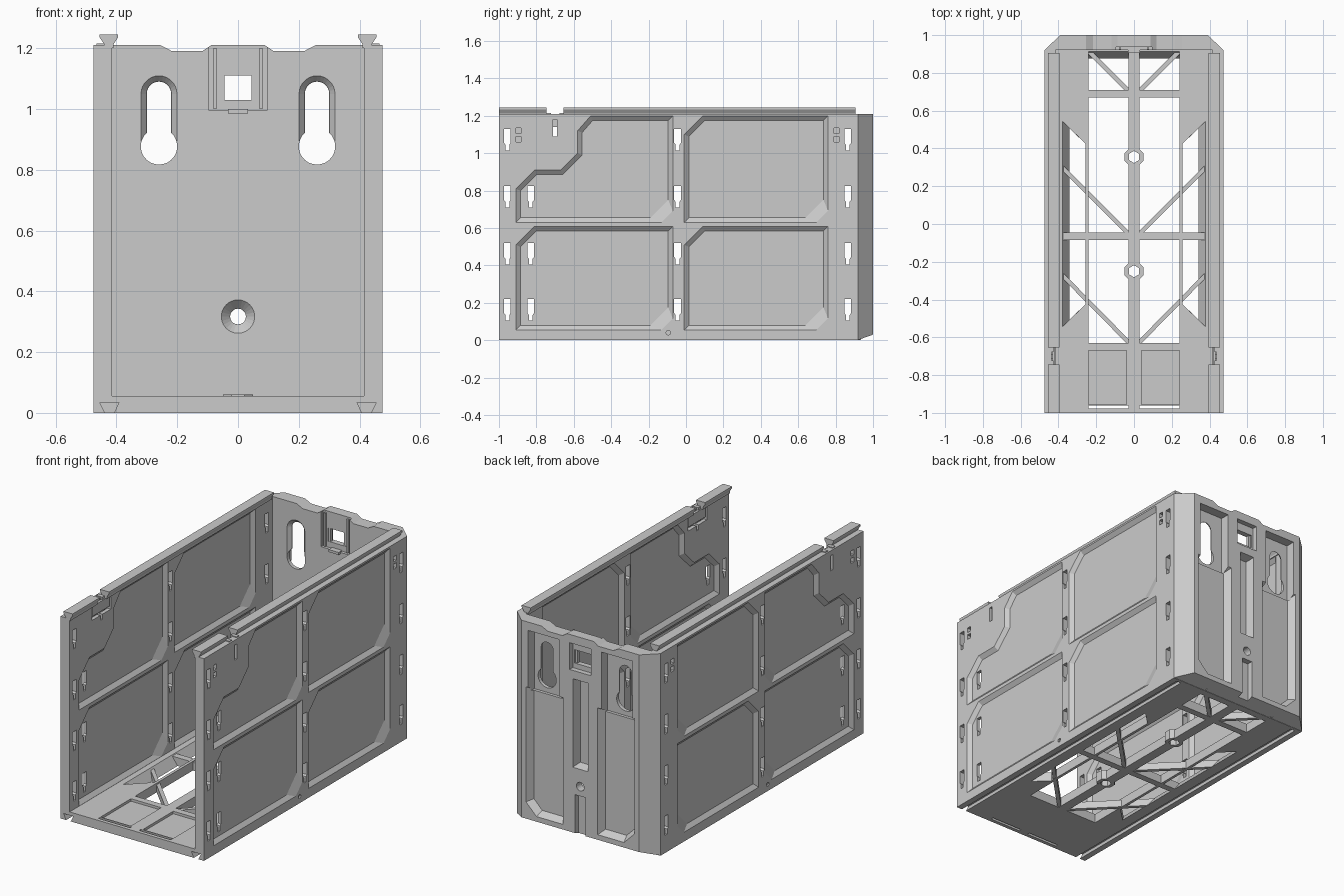
import bpy, bmesh
from math import cos, sin, radians
from mathutils import Vector

if "Cube" in bpy.data.objects:
    bpy.data.objects.remove(bpy.data.objects["Cube"])


def prism(bm, poly, axis, a, b, poly2=None, mirror=False):
    """Closed solid between outline poly at a and outline poly2 at b along an axis."""
    place = {'x': lambda p, d: (d, p[0], p[1]),
             'y': lambda p, d: (p[0], d, p[1]),
             'z': lambda p, d: (p[0], p[1], d)}[axis]
    for s in ((1, -1) if mirror else (1,)):
        rings = []
        for pts, d in ((poly, a), (poly2 or poly, b)):
            co = [place(p, d) for p in pts]
            rings.append([bm.verts.new((s * x, y, z)) for x, y, z in co])
        r0, r1 = rings
        bm.faces.new(r0)
        bm.faces.new(r1[::-1])
        for i in range(len(r0)):
            j = (i + 1) % len(r0)
            bm.faces.new((r0[i], r1[i], r1[j], r0[j]))


def rect(x0, x1, y0, y1):
    return [(x0, y0), (x1, y0), (x1, y1), (x0, y1)]


def box(bm, x0, x1, y0, y1, z0, z1, mirror=False):
    prism(bm, rect(x0, x1, y0, y1), 'z', z0, z1, mirror=mirror)


def arc(cx, cy, r, a0, a1, n):
    return [(cx + r * cos(radians(a0 + (a1 - a0) * i / n)),
             cy + r * sin(radians(a0 + (a1 - a0) * i / n))) for i in range(n + 1)]


def circle(cx, cy, r, n, start=0):
    return arc(cx, cy, r, start, start + 360, n)[:-1]


def inset(poly, d):
    out, n = [], len(poly)
    for i in range(n):
        a, b, c = (Vector(poly[k % n]) for k in (i - 1, i, i + 1))
        e, f = (b - a).normalized(), (c - b).normalized()
        m, k = Vector((-e.y, e.x)), Vector((-f.y, f.x))
        out.append(tuple(b + (m + k) * d / (1 + m.dot(k))))
    return out


def make(name, build):
    bm = bmesh.new()
    build(bm)
    bmesh.ops.recalc_face_normals(bm, faces=bm.faces)
    me = bpy.data.meshes.new(name)
    bm.to_mesh(me)
    bm.free()
    ob = bpy.data.objects.new(name, me)
    bpy.context.collection.objects.link(ob)
    return ob


def cut(ob, build):
    tool = make("cutter", build)
    mod = ob.modifiers.new("cut", 'BOOLEAN')
    mod.operation, mod.solver, mod.object = 'DIFFERENCE', 'EXACT', tool
    bpy.context.view_layer.objects.active = ob
    bpy.ops.object.modifier_apply(modifier=mod.name)
    bpy.data.objects.remove(tool)


# dovetail groove under each side, shared by wall and floor
def groove(bm):
    prism(bm, [(.408, -.01), (.438, -.01), (.438, 0), (.455, .035), (.391, .035), (.408, 0)],
          'y', -1.05, .9, mirror=True)


# ---- side walls: ribs around four recessed panels, on both faces
def panel(y0, y1, z0, z1):
    return [(y0, z0), (y1 - .06, z0), (y1, z0 + .06), (y1, z1), (y0 + .1, z1), (y0, z1 - .1)]


panels = [panel(-.91, -.07, .055, .61), panel(-.01, .76, .055, .61), panel(-.01, .76, .63, 1.2),
          [(-.91, .63), (-.13, .63), (-.07, .69), (-.07, 1.2), (-.51, 1.2),
           (-.58, 1.12), (-.58, 1.0), (-.67, .91), (-.81, .91), (-.91, .81)]]


def panel_cuts(bm):
    for p in panels:
        q = inset(p, .025)
        q[1] = (q[1][0] - .05, q[1][1])      # broad lower corner slope
        q[2] = (q[2][0], q[2][1] + .05)
        prism(bm, p, 'x', .4755, .455, q)
        prism(bm, p, 'x', .4145, .435, q)


def slot_cuts(bm):
    t = [(-.018, 0), (-.018, -.075), (-.01, -.085), (-.01, -.115),
         (.01, -.115), (.01, -.085), (.018, -.075), (.018, 0)]
    for y in (-.955, -.83, -.045, .865):
        for z in (1.13, .825, .52, .22):
            if y != -.83 or z < 1:
                prism(bm, [(y + a, z + b) for a, b in t], 'x', .3, .6)
    prism(bm, rect(-.71, -.69, 1.09, 1.18), 'x', .3, .6)
    for y in (-.895, .805):                  # blind pockets
        prism(bm, rect(y - .014, y + .014, 1.105, 1.135), 'x', .445, .6)
        prism(bm, rect(y - .014, y + .014, 1.06, 1.09), 'x', .445, .6)
    prism(bm, circle(-.095, .04, .012, 8), 'x', .465, .6)


wall = make("side_walls", lambda bm: box(bm, .415, .475, -1, .92, 0, 1.21))
cut(wall, panel_cuts)
cut(wall, slot_cuts)
cut(wall, groove)
cut(wall, lambda bm: box(bm, .40, .437, -.79, -.61, 1.12, 1.3))   # clip seat


# dovetail rails and spring clips on the wall tops
def rails(bm):
    prof = [(.41, 1.2), (.44, 1.2), (.44, 1.212), (.455, 1.235), (.455, 1.245),
            (.395, 1.245), (.395, 1.235), (.41, 1.212)]
    prism(bm, prof, 'y', -1, -.745)
    prism(bm, prof, 'y', -.655, .905)


def clips(bm):
    box(bm, .418, .432, -.78, -.62, 1.14, 1.2)
    for y in (-.735, -.665):
        box(bm, .425, .465, y - .012, y + .012, 1.13, 1.215)


for ob in (wall, make("top_rails", rails), make("rail_clips", clips)):
    ob.modifiers.new("mirror", 'MIRROR').use_mirror_merge = False

# ---- back wall with chamfered corners
back = make("back_wall", lambda bm: prism(
    bm, [(-.475, .92), (.475, .92), (.39, 1), (-.39, 1)], 'z', 0, 1.21))


def back_shape(bm):
    # dips in the top edge and bevel along the bottom
    prism(bm, [(.118, 1.19), (.217, 1.19), (.257, 1.211), (.257, 1.3), (.086, 1.3), (.086, 1.211)],
          'y', .8, 1.1, mirror=True)
    prism(bm, [(.9, -.05), (1.1, -.05), (1.1, .06), (1.0, .03), (.915, 0)], 'x', -.6, .6)


def back_channels(bm):
    p = [(.115, .06), (.29, .06), (.36, .13), (.36, .82), (.115, .82)]
    prism(bm, p, 'y', 1.001, .96, inset(p, .025), mirror=True)
    spine = [(-.05, .42), (.05, .42), (.05, .95), (-.05, .95)]
    prism(bm, spine, 'y', 1.001, .95, inset(spine, .015))
    prism(bm, rect(-.035, .035, -.1, .26), 'y', 1.05, .965)
    prism(bm, rect(-.07, .07, 1.0, 1.16), 'y', 1.05, .97)


def back_pockets(bm):
    prism(bm, rect(.14, .345, .79, 1.16), 'y', 1.05, .942, mirror=True)


def keyholes(bm):
    a = 48.19
    key = arc(.26, 1.05, .04, 0, 180, 12) + arc(.26, .877, .06, 180 - a, 360 + a, 20)
    prism(bm, key, 'y', .85, 1.1, mirror=True)
    prism(bm, rect(-.06, .06, 1.03, 1.11), 'y', .85, 1.1)
    prism(bm, circle(0, .317, .026, 20), 'y', .85, 1.1)


def front_sinks(bm):
    def stadium(r):
        return arc(.26, 1.05, r, 0, 180, 14) + arc(.26, .9, r, 180, 360, 14)
    prism(bm, stadium(.06), 'y', .919, .94, stadium(.041), mirror=True)
    prism(bm, circle(0, .317, .056, 24), 'y', .919, .95, circle(0, .317, .026, 24))
    prism(bm, rect(-.095, .095, .995, 1.3), 'y', .9, .938)


for step in (back_shape, back_channels, back_pockets, front_sinks, keyholes):
    cut(back, step)


# latch pieces around the back window
def latch(bm):
    box(bm, -.033, .033, .905, .945, .985, 1.0)
    box(bm, .07, .08, .925, .945, 1.0, 1.2, mirror=True)
    box(bm, .045, .062, .94, .96, 1.03, 1.11, mirror=True)


make("latch_window", latch)

# ---- floor frame with open cells
floor = make("floor", lambda bm: box(bm, -.415, .415, -1, .92, 0, .055))


def cells(bm):
    box(bm, .03, .24, -.63, .67, -.1, .1, True)
    prism(bm, rect(.03, .24, .71, .915), 'z', .056, -.001, rect(.03, .24, .71, .875), True)
    side = [(.257, -.425), (.38, -.545), (.38, .545), (.257, .425)]
    low = [(.257, -.425), (.34, -.505), (.34, .505), (.257, .425)]
    prism(bm, side, 'z', .056, -.001, low, True)


def front_pads(bm):
    box(bm, .04, .24, -.955, -.67, .04, .1, True)
    box(bm, .03, .24, -.978, -.962, -.1, .1, True)


def nut_holes(bm):
    for y in (.355, -.25):
        prism(bm, circle(0, y, .032, 6, 30), 'z', -.1, .2)


for step in (cells, front_pads, groove, nut_holes):
    cut(floor, step)


# cross beam and diagonal braces
def braces(bm):
    box(bm, -.385, .385, -.085, -.045, 0, .05)
    for (x0, y0), (x1, y1) in (((.385, .305), (.02, -.06)), ((.385, -.265), (.02, -.635)),
                               ((.245, .92), (.02, .695))):
        prism(bm, [(x0, y0 - .016), (x0, y0 + .016), (x1, y1 + .016), (x1, y1 - .016)],
              'z', .002, .045, mirror=True)


make("floor_braces", braces)


# screw bosses with hexagonal holes
def bosses(bm):
    for y in (.355, -.25):
        prism(bm, circle(0, y, .054, 8, 22.5), 'z', .001, .06)


cut(make("screw_bosses", bosses), nut_holes)
